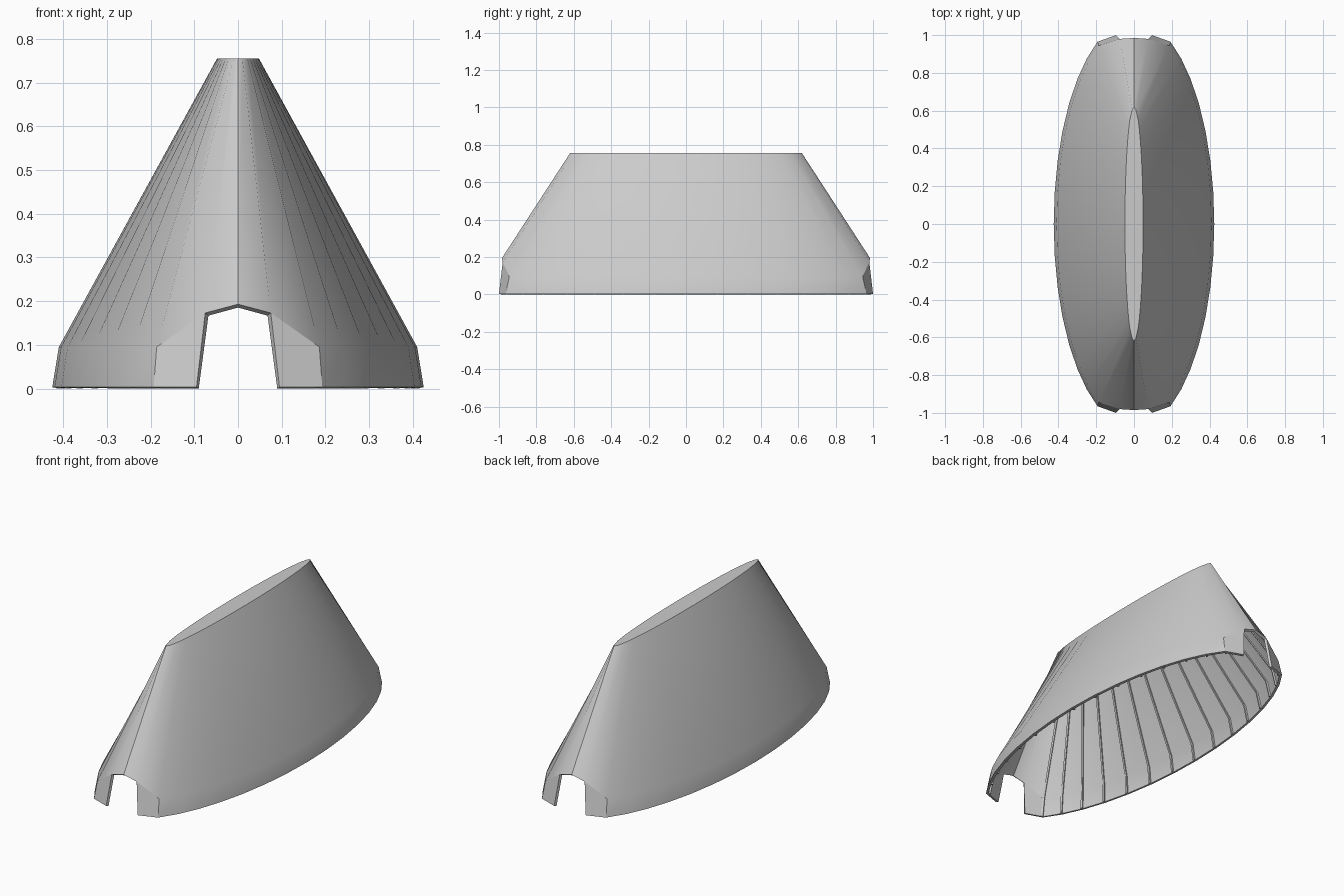
import bpy, bmesh, math
from mathutils import Vector

cube = bpy.data.objects.get("Cube")
if cube:
    bpy.data.objects.remove(cube, do_unlink=True)

grey = bpy.data.materials.new("plain_grey")
grey.use_nodes = True
grey.diffuse_color = (0.6, 0.6, 0.6, 1)
grey.node_tree.nodes["Principled BSDF"].inputs["Base Color"].default_value = (0.6, 0.6, 0.6, 1)

STEP = math.radians(9)
SIDE = 8                      # evenly spaced wall points per quarter, then jamb and centre
WALL = 0.014


def make_object(name, bm):
    bmesh.ops.recalc_face_normals(bm, faces=bm.faces)
    mesh = bpy.data.meshes.new(name)
    bm.to_mesh(mesh)
    bm.free()
    mesh.materials.append(grey)
    obj = bpy.data.objects.new(name, mesh)
    bpy.context.collection.objects.link(obj)
    bpy.ops.object.select_all(action='DESELECT')
    obj.select_set(True)
    bpy.context.view_layer.objects.active = obj
    return obj


def oval_point(a, b, z, angle):
    return Vector((a * math.cos(angle), b * math.sin(angle), z))


def ring(a, b, z, jamb, centre):
    """Full oval from one quarter, with special points at the doorways."""
    quarter = [oval_point(a, b, z, i * STEP) for i in range(SIDE)]
    quarter += [Vector(jamb), Vector(centre)]
    half = quarter + [Vector((-p.x, p.y, p.z)) for p in quarter[-2::-1]]
    return half + [Vector((p.x, -p.y, p.z)) for p in half[-2:0:-1]]


# Levels: foot of the skirt, knee, roof ridge
FOOT = (0.425, 1.083, 0.003)
KNEE = (0.41, 1.06, 0.095)
RIDGE = (0.048, 0.62, 0.755)
levels = [
    ring(*FOOT, (0.095, 1.0, FOOT[2]), (0, 1.01, FOOT[2])),
    ring(*KNEE, (0.075, 0.98, 0.173), (0, 0.985, 0.193)),
    ring(*RIDGE, (0.01, 0.605, RIDGE[2]), (0, 0.62, RIDGE[2])),
]

# Hut shell, leaving the doorway panels open at both ends
bm = bmesh.new()
rows = [[bm.verts.new(p) for p in level] for level in levels]
count = len(rows[0])
for low, high in zip(rows, rows[1:]):
    for i in range(count):
        j = (i + 1) % count
        doorway = low is rows[0] and abs(low[i].co.x + low[j].co.x) < 0.1 and abs(low[i].co.y) > 0.9
        if not doorway:
            bm.faces.new((low[i], low[j], high[j], high[i]))
bm.faces.new(rows[-1])
bmesh.ops.delete(bm, geom=[v for v in bm.verts if not v.link_faces], context='VERTS')
shell = make_object("hut_shell", bm)
solid = shell.modifiers.new("wall_thickness", 'SOLIDIFY')
solid.thickness = WALL
solid.offset = -1
bpy.ops.object.modifier_apply(modifier=solid.name)
bpy.ops.object.shade_smooth_by_angle(angle=math.radians(32))


# Thin ribs along the inside of the wall
def add_rib(bm, angle):
    path = [oval_point(*FOOT, angle), oval_point(*KNEE, angle)]
    path.append(path[1].lerp(oval_point(*RIDGE, angle), 0.9))
    path[0].z = 0
    a, b, _ = FOOT
    inward = Vector((-math.cos(angle) / a, -math.sin(angle) / b, 0)).normalized()
    along = Vector((-inward.y, inward.x, 0)) * 0.005
    sections = []
    for p in path:
        outer, inner = p + inward * WALL * 0.7, p + inward * (WALL + 0.009)
        sections.append([bm.verts.new(q) for q in
                         (outer - along, outer + along, inner + along, inner - along)])
    for s, t in zip(sections, sections[1:]):
        for i in range(4):
            j = (i + 1) % 4
            bm.faces.new((s[i], s[j], t[j], t[i]))
    bm.faces.new(sections[0])
    bm.faces.new(sections[-1])


bm = bmesh.new()
for side in (0, math.pi):
    for i in range(1 - SIDE, SIDE):
        add_rib(bm, side + i * STEP)
make_object("inner_ribs", bm)
